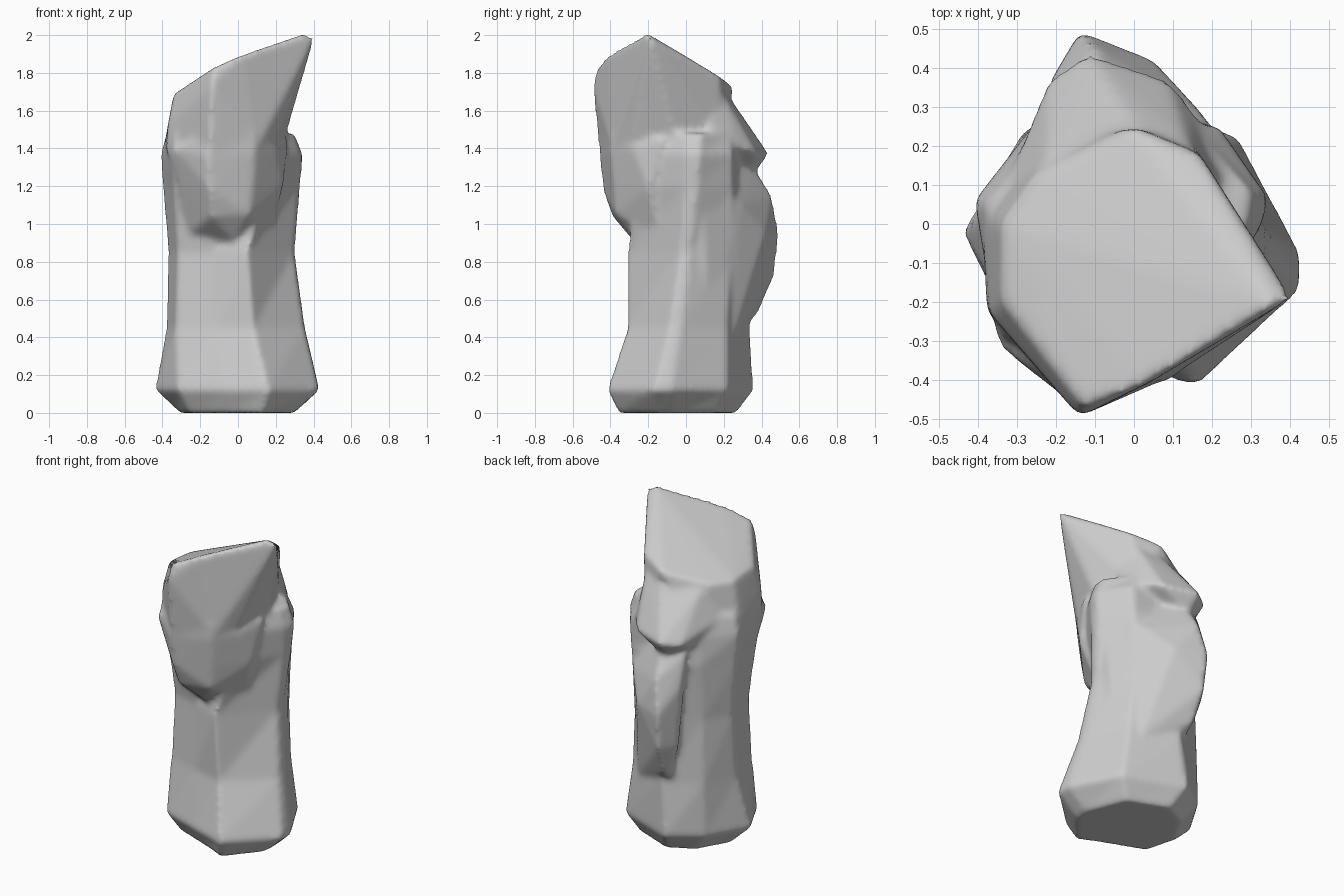
import bpy, bmesh

bm = bmesh.new()


def loft(levels):
    """Skin a stack of cross-sections and cap both ends."""
    rings = [[bm.verts.new((x, y, z)) for x, y in pts] for z, pts in levels]
    n = len(rings[0])
    for a, b in zip(rings, rings[1:]):
        for i in range(n):
            j = (i + 1) % n
            bm.faces.new((a[j], a[i], b[i], b[j]))
    bm.faces.new(rings[0])
    bm.faces.new(rings[-1][::-1])


def chunk(points):
    """Convex boulder chunk around a few corner points."""
    part = bmesh.new()
    for p in points:
        part.verts.new(p)
    bmesh.ops.convex_hull(part, input=part.verts[:])
    loose = [v for v in part.verts if not v.link_faces]
    bmesh.ops.delete(part, geom=loose, context='VERTS')
    bmesh.ops.recalc_face_normals(part, faces=part.faces[:])
    tmp = bpy.data.meshes.new("chunk")
    part.to_mesh(tmp)
    part.free()
    bm.from_mesh(tmp)
    bpy.data.meshes.remove(tmp)


# Shaft: flared foot, narrow waist, wider shoulder
loft([
    (0.00, [(.30, -.08), (.29, -.17), (.13, -.36), (-.05, -.28), (-.26, -.2), (-.31, 0), (-.2, .19), (-.05, .27), (.2, .17)]),
    (0.12, [(.43, -.08), (.43, -.17), (.16, -.42), (-.08, -.34), (-.32, -.26), (-.44, -.02), (-.29, .23), (-.1, .36), (.27, .22)]),
    (0.45, [(.355, -.03), (.35, -.09), (.08, -.31), (-.12, -.26), (-.33, -.2), (-.38, .03), (-.28, .23), (-.06, .34), (.22, .22)]),
    (0.85, [(.30, .02), (.295, -.03), (.05, -.31), (-.14, -.23), (-.32, -.18), (-.37, .06), (-.27, .22), (-.08, .34), (.19, .24)]),
    (1.20, [(.33, .06), (.32, .0), (.15, -.28), (-.1, -.3), (-.34, -.23), (-.40, .06), (-.27, .24), (-.12, .35), (.21, .25)]),
    (1.37, [(.345, .07), (.33, .0), (.16, -.28), (-.1, -.35), (-.35, -.3), (-.41, .06), (-.27, .22), (-.1, .3), (.22, .25)]),
    (1.48, [(.30, .08), (.29, .0), (.17, -.28), (-.1, -.35), (-.34, -.28), (-.38, .05), (-.25, .2), (-.1, .28), (.16, .24)]),
])
bmesh.ops.recalc_face_normals(bm, faces=bm.faces[:])

# Back buttress with one broad flat side to the right
chunk([(-.12, .32, .48), (-.12, .385, .53), (-.13, .47, .73), (-.14, .495, .94),
       (-.1, .455, 1.15), (-.08, .37, 1.29), (-.2, .36, .72), (-.22, .36, 1.1),
       (.29, .07, 1.0), (.26, .12, .45), (.16, .25, .4), (.05, .42, .95), (.17, .29, 1.1),
       (.3, .08, 1.3), (-.22, .3, 1.3), (0, .1, .6), (0, .1, 1.3)])

# Front belly, tapering down to a point
chunk([(-.02, -.28, .91), (-.14, -.39, 1.04), (.06, -.37, 1.05), (-.15, -.44, 1.18),
       (.09, -.37, 1.2), (.24, -.2, 1.2), (-.31, -.28, 1.22), (-.16, -.46, 1.36),
       (.09, -.4, 1.38), (-.34, -.32, 1.4), (.27, -.12, 1.45), (-.14, -.45, 1.48),
       (.09, -.4, 1.48), (.2, -.28, 1.4), (-.28, -.18, .93), (.17, -.13, .92), (0, 0, 1.5), (0, 0, 1)])

# Slanted head rising to a peak
chunk([(.405, -.19, 1.985), (.36, -.21, 2.015), (-.14, -.495, 1.74), (-.13, -.47, 1.83),
       (.03, -.41, 1.9), (-.34, -.2, 1.69), (-.34, 0, 1.67), (-.25, .13, 1.67),
       (0, .25, 1.73), (.17, .18, 1.78), (.24, -.05, 1.42), (.1, -.39, 1.4), (.2, -.28, 1.45),
       (-.15, -.46, 1.38), (-.15, -.475, 1.55), (-.37, -.23, 1.53), (-.38, -.22, 1.38),
       (-.39, .02, 1.42), (-.25, .2, 1.4), (.15, .2, 1.42)])

# Overhang behind the head, running down to a tongue
chunk([(-.12, .44, 1.37), (.09, .37, 1.38), (-.22, .37, 1.36), (.16, .28, 1.4),
       (-.1, .36, 1.26), (0, .255, 1.64), (.14, .2, 1.68), (-.22, .17, 1.64),
       (-.25, .2, 1.3), (-.33, .1, 1.47), (.26, .08, 1.43), (0, 0, 1.4)])

mesh = bpy.data.meshes.new("rock_pillar")
bm.to_mesh(mesh)
bm.free()
rock = bpy.data.objects.new("rock_pillar", mesh)
bpy.context.collection.objects.link(rock)

# Fuse the chunks into one weathered surface
fuse = rock.modifiers.new("fuse", 'REMESH')
fuse.mode = 'VOXEL'
fuse.voxel_size = 0.016
fuse.use_smooth_shade = True
soften = rock.modifiers.new("soften", 'SMOOTH')
soften.factor = 0.5
soften.iterations = 10
